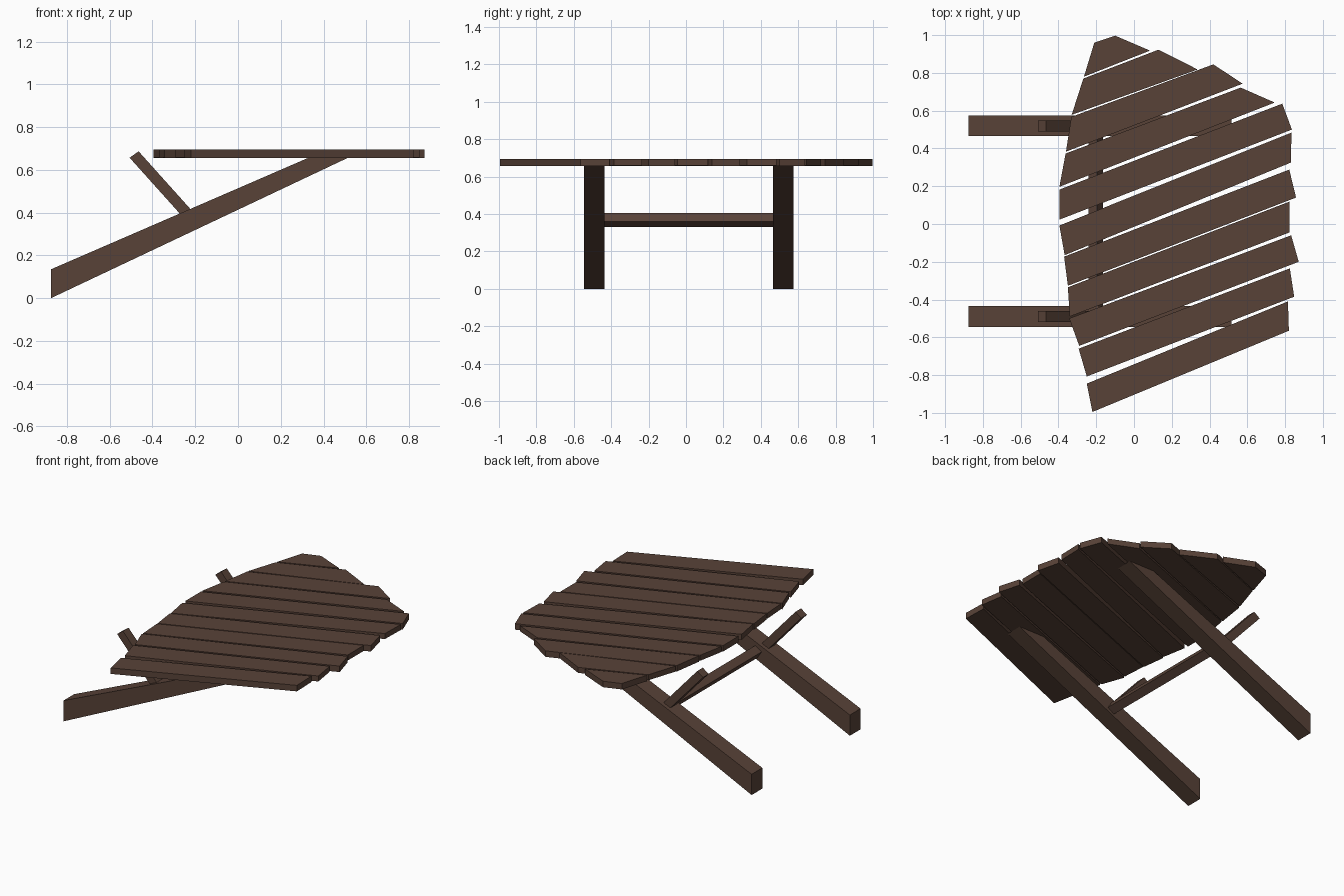
import bpy, bmesh
from mathutils import Vector

if "Cube" in bpy.data.objects:
    bpy.data.objects.remove(bpy.data.objects["Cube"])

wood = bpy.data.materials.new("dark brown wood")
wood.diffuse_color = (0.098, 0.055, 0.039, 1)
wood.use_nodes = True
wood.node_tree.nodes["Principled BSDF"].inputs["Base Color"].default_value = wood.diffuse_color


def prism(name, ring, offset):
    """Extrude a closed ring of 3D points along an offset vector."""
    bm = bmesh.new()
    face = bm.faces.new([bm.verts.new(p) for p in ring])
    out = bmesh.ops.extrude_face_region(bm, geom=[face])
    top = [v for v in out["geom"] if isinstance(v, bmesh.types.BMVert)]
    bmesh.ops.translate(bm, verts=top, vec=Vector(offset))
    bmesh.ops.recalc_face_normals(bm, faces=bm.faces)
    mesh = bpy.data.meshes.new(name)
    bm.to_mesh(mesh)
    bm.free()
    mesh.materials.append(wood)
    obj = bpy.data.objects.new(name, mesh)
    bpy.context.collection.objects.link(obj)
    return obj


# Table top: slanted planks with rough-cut ends
# (left bottom, right bottom, right top, left top), front to back
planks = [
    (-.22, -.995, .82, -.565, .815, -.41, -.25, -.845),
    (-.25, -.807, .848, -.385, .825, -.235, -.293, -.66),
    (-.29, -.645, .872, -.20, .832, -.06, -.343, -.50),
    (-.34, -.49, .822, -.045, .822, .118, -.35, -.335),
    (-.35, -.327, .858, .14, .822, .288, -.37, -.173),
    (-.367, -.165, .83, .325, .834, .484, -.395, -.008),
    (-.395, .023, .836, .50, .785, .637, -.395, .182),
    (-.395, .197, .745, .643, .565, .722, -.362, .373),
    (-.36, .383, .575, .743, .42, .845, -.332, .567),
    (-.33, .578, .337, .818, .13, .923, -.268, .77),
    (-.265, .78, .085, .918, -.10, .997, -.21, .96),
]
for i, p in enumerate(planks):
    z = 0.656 + 0.003 * (i % 2)
    ring = [(p[k], p[k + 1], z) for k in range(0, 8, 2)]
    prism(f"top_plank_{i + 1}", ring, (0, 0, 0.695 - z))

# Sloping legs, each with a peg rising behind the top
leg_profile = [(-.875, 0), (.515, .657), (.33, .657), (-.875, .135)]
peg_profile = [(-.507, .657), (-.465, .687), (-.20, .392), (-.242, .362)]
for side, y in (("front", -.49), ("back", .52)):
    prism(f"{side}_leg", [(x, y - .055, z) for x, z in leg_profile], (0, .11, 0))
    prism(f"{side}_peg", [(x, y - .029, z) for x, z in peg_profile], (0, .058, 0))

# Cross bar joining the legs
bar_profile = [(-.165, .36), (-.195, .406), (-.24, .376), (-.21, .33)]
prism("cross_bar", [(x, -.45, z) for x, z in bar_profile], (0, .93, 0))
